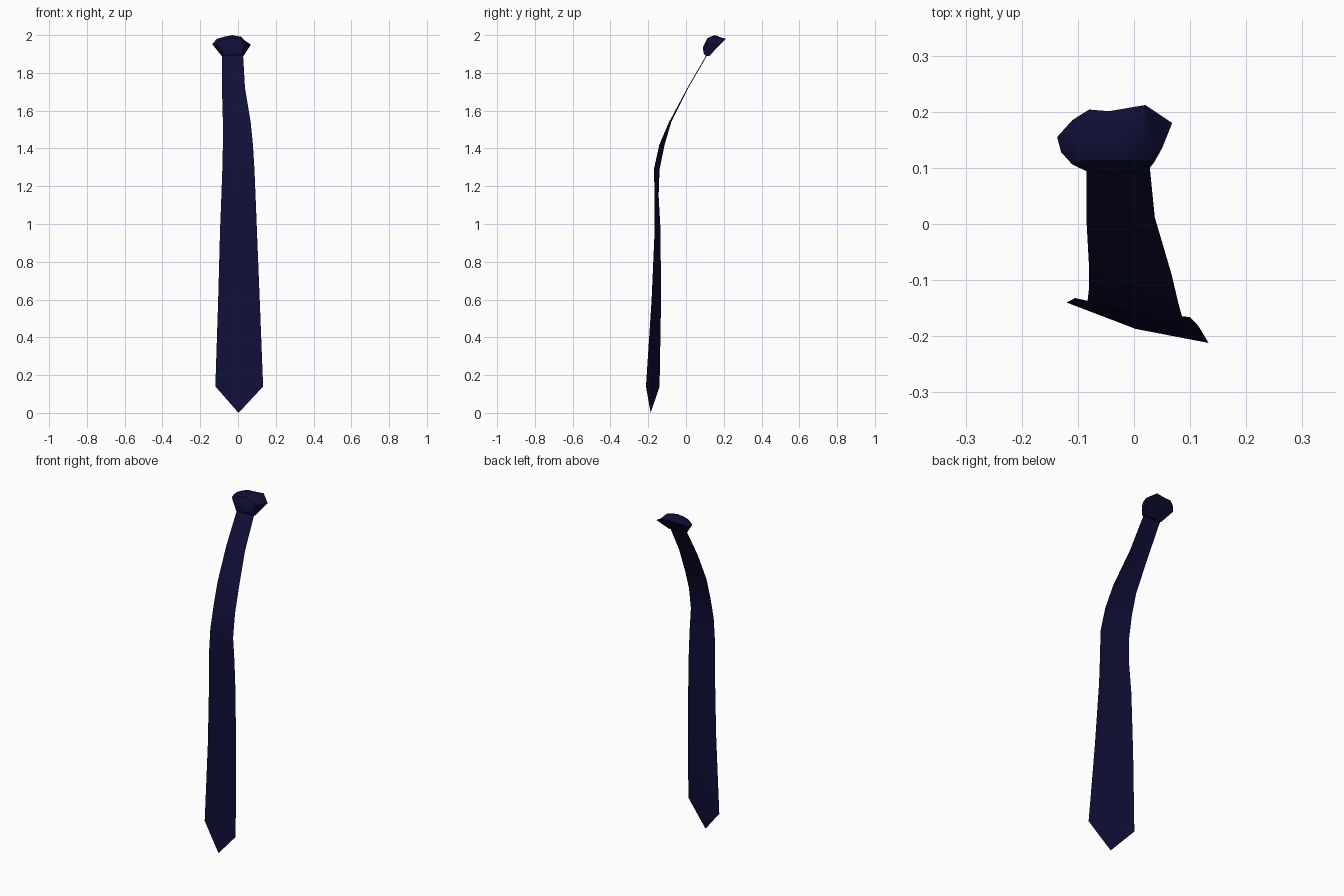
import bpy, bmesh

navy = bpy.data.materials.new("navy_fabric")
navy.diffuse_color = (0.0048, 0.0046, 0.039, 1)


def make_object(name, bm):
    mesh = bpy.data.meshes.new(name)
    bm.to_mesh(mesh)
    bm.free()
    mesh.materials.append(navy)
    ob = bpy.data.objects.new(name, mesh)
    bpy.context.collection.objects.link(ob)
    bpy.context.view_layer.objects.active = ob
    ob.select_set(True)
    bpy.ops.object.shade_smooth_by_angle(angle=0.6)
    ob.select_set(False)
    return ob


# Blade: thin twisted strip, each row = z, left x, left y, right x, right y
rows = [
    (0.14, -0.12, -0.14, 0.133, -0.212),
    (0.60, -0.105, -0.132, 0.115, -0.182),
    (0.97, -0.095, -0.135, 0.10, -0.166),
    (1.15, -0.088, -0.145, 0.093, -0.166),
    (1.29, -0.083, -0.140, 0.087, -0.170),
    (1.42, -0.08, -0.113, 0.079, -0.141),
    (1.54, -0.08, -0.078, 0.067, -0.090),
    (1.72, -0.085, 0.012, 0.037, 0.012),
    (1.91, -0.085, 0.122, 0.026, 0.122),
]
bm = bmesh.new()
tip = bm.verts.new((0.003, -0.187, 0))
prev = None
for z, xl, yl, xr, yr in rows:
    cur = [bm.verts.new((xl, yl, z)),
           bm.verts.new(((xl + xr) / 2, (yl + yr) / 2 - 0.005, z)),
           bm.verts.new((xr, yr, z))]
    for i in range(2):
        if prev:
            bm.faces.new((prev[i], prev[i + 1], cur[i + 1], cur[i]))
        else:
            bm.faces.new((tip, cur[i + 1], cur[i]))
    prev = cur
make_object("tie_blade", bm)

# Knot: half-round lump lofted from a slanted back rim to a front ring
rim = [(-0.137, 0.155, 1.953), (-0.11, 0.185, 1.972), (-0.08, 0.204, 1.979),
       (-0.045, 0.201, 1.982), (0.02, 0.212, 1.982), (0.068, 0.18, 1.95),
       (0.028, 0.122, 1.888), (-0.085, 0.122, 1.888)]
crown = [(-0.13, 0.128, 1.953), (-0.11, 0.145, 1.981), (-0.075, 0.15, 1.991),
         (-0.03, 0.152, 2.0), (0.018, 0.15, 1.991), (0.05, 0.135, 1.953),
         (0.026, 0.10, 1.893), (-0.082, 0.10, 1.893)]
front = [(-0.11, 0.106, 1.95), (-0.095, 0.112, 1.97), (-0.065, 0.113, 1.98),
         (-0.03, 0.113, 1.984), (0.008, 0.112, 1.98), (0.036, 0.11, 1.95),
         (0.022, 0.092, 1.907), (-0.08, 0.092, 1.907)]
bm = bmesh.new()
rings = [[bm.verts.new(p) for p in ring] for ring in (rim, crown, front)]
n = len(rim)
for a, b in zip(rings, rings[1:]):
    for i in range(n):
        j = (i + 1) % n
        bm.faces.new((a[i], a[j], b[j], b[i]))
centre = bm.verts.new((-0.03, 0.09, 1.938))
for i in range(n):
    bm.faces.new((rings[2][i], rings[2][(i + 1) % n], centre))
bm.faces.new(rings[0])
bmesh.ops.recalc_face_normals(bm, faces=bm.faces)
make_object("tie_knot", bm)
